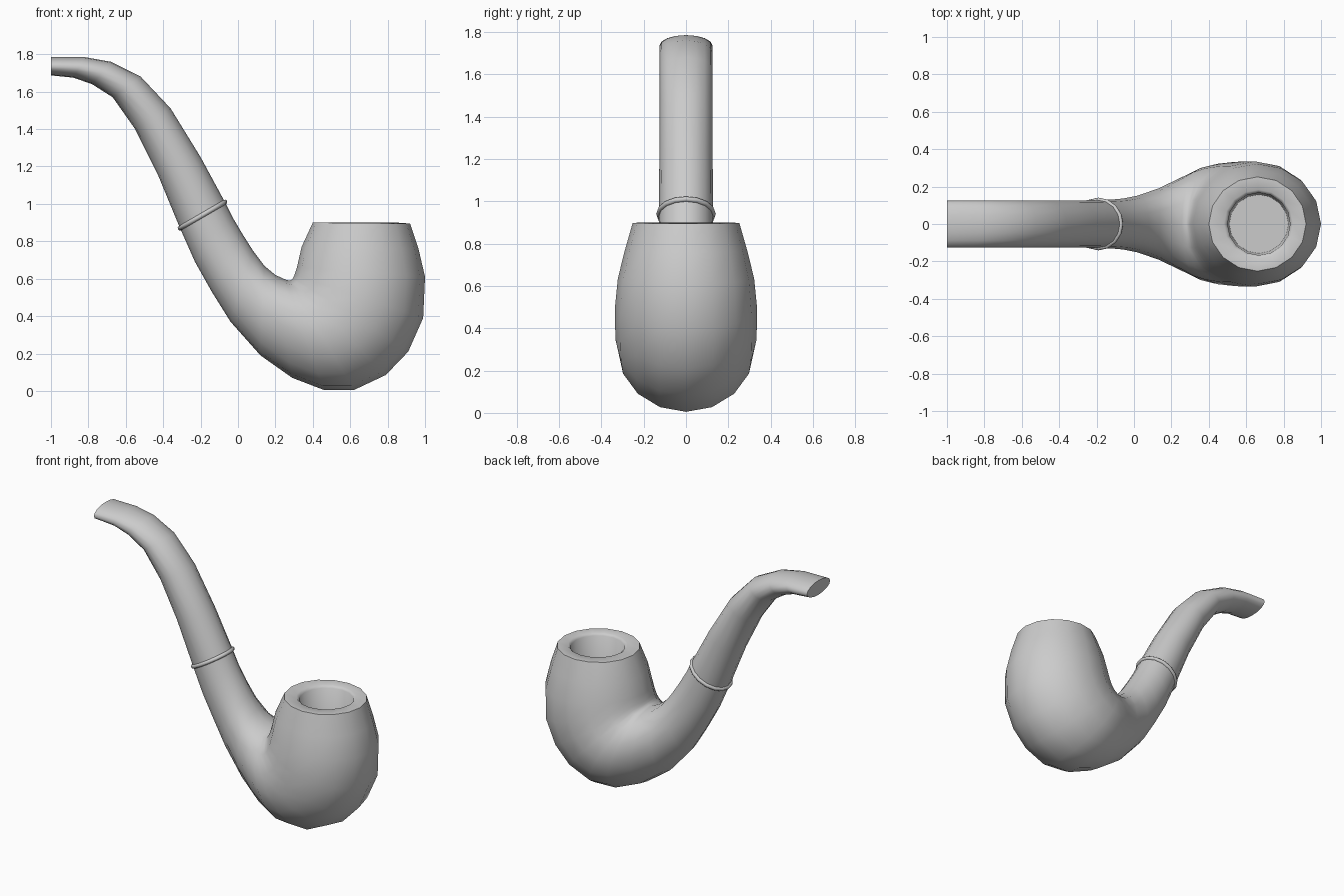
import bpy, bmesh, math
from mathutils import Vector

if "Cube" in bpy.data.objects:
    bpy.data.objects.remove(bpy.data.objects["Cube"])

SIDES = 16


def finish(bm, name, angle=60):
    bmesh.ops.recalc_face_normals(bm, faces=bm.faces)
    mesh = bpy.data.meshes.new(name)
    bm.to_mesh(mesh)
    bm.free()
    ob = bpy.data.objects.new(name, mesh)
    bpy.context.collection.objects.link(ob)
    bpy.ops.object.select_all(action='DESELECT')
    bpy.context.view_layer.objects.active = ob
    ob.select_set(True)
    bpy.ops.object.shade_smooth_by_angle(angle=math.radians(angle))
    return ob


def ellipse(inner, outer, half_width, sides=SIDES):
    """Cross-section spanning two profile points in the xz plane."""
    a = Vector((inner[0], 0, inner[1]))
    b = Vector((outer[0], 0, outer[1]))
    mid, half = (a + b) / 2, (b - a) / 2
    return [mid + half * math.cos(t) + Vector((0, half_width * math.sin(t), 0))
            for t in (2 * math.pi * i / sides for i in range(sides))]


def bridge(bm, r0, r1):
    n = len(r0)
    for i in range(n):
        j = (i + 1) % n
        bm.faces.new((r0[i], r0[j], r1[j], r1[i]))


def loft(name, sections):
    bm = bmesh.new()
    rings = [[bm.verts.new(p) for p in ellipse(*s)] for s in sections]
    for r0, r1 in zip(rings, rings[1:]):
        bridge(bm, r0, r1)
    bm.faces.new(rings[0])
    bm.faces.new(rings[-1])
    return finish(bm, name)


# Shank and bowl: sections fan around the crook, then turn down into the chamber
loft("bowl_and_shank", [
    ((-0.07, 1.01), (-0.31, 0.87), 0.128),
    ((-0.03, 0.93), (-0.23, 0.69), 0.130),
    ((0.02, 0.845), (-0.14, 0.53), 0.136),
    ((0.08, 0.75), (-0.04, 0.37), 0.152),
    ((0.14, 0.67), (0.12, 0.19), 0.190),
    ((0.20, 0.62), (0.29, 0.07), 0.245),
    ((0.255, 0.595), (0.46, 0.005), 0.300),
    ((0.275, 0.59), (0.62, 0.005), 0.322),
    ((0.288, 0.595), (0.79, 0.085), 0.332),
    ((0.295, 0.605), (0.91, 0.21), 0.335),
    ((0.302, 0.62), (0.99, 0.39), 0.335),
    ((0.315, 0.66), (1.00, 0.61), 0.322),
    ((0.34, 0.77), (0.965, 0.76), 0.290),
    ((0.40, 0.90), (0.92, 0.895), 0.252),
    ((0.48, 0.90), (0.85, 0.90), 0.183),
    ((0.50, 0.885), (0.835, 0.885), 0.167),
    ((0.51, 0.45), (0.825, 0.45), 0.157),
])

# Curved stem flattening to the mouthpiece
loft("stem", [
    ((-0.07, 1.01), (-0.31, 0.87), 0.128),
    ((-0.20, 1.25), (-0.43, 1.16), 0.126),
    ((-0.36, 1.51), (-0.55, 1.40), 0.125),
    ((-0.52, 1.68), (-0.67, 1.57), 0.125),
    ((-0.68, 1.76), (-0.78, 1.64), 0.125),
    ((-0.82, 1.785), (-0.88, 1.675), 0.125),
    ((-1.00, 1.785), (-1.00, 1.687), 0.125),
])

# Thin band where stem meets shank
bm = bmesh.new()
TUBE, R = 8, 0.013
path = ellipse((-0.07, 1.01), (-0.31, 0.87), 0.128)
centre = sum(path, Vector()) / SIDES
normal = Vector((-0.14, 0, 0.24)).normalized()
rings = []
for p in path:
    out = (p - centre).normalized()
    rings.append([bm.verts.new(p + R * (out * math.cos(t) + normal * math.sin(t)))
                  for t in (2 * math.pi * k / TUBE for k in range(TUBE))])
for i in range(SIDES):
    bridge(bm, rings[i], rings[(i + 1) % SIDES])
finish(bm, "band")
